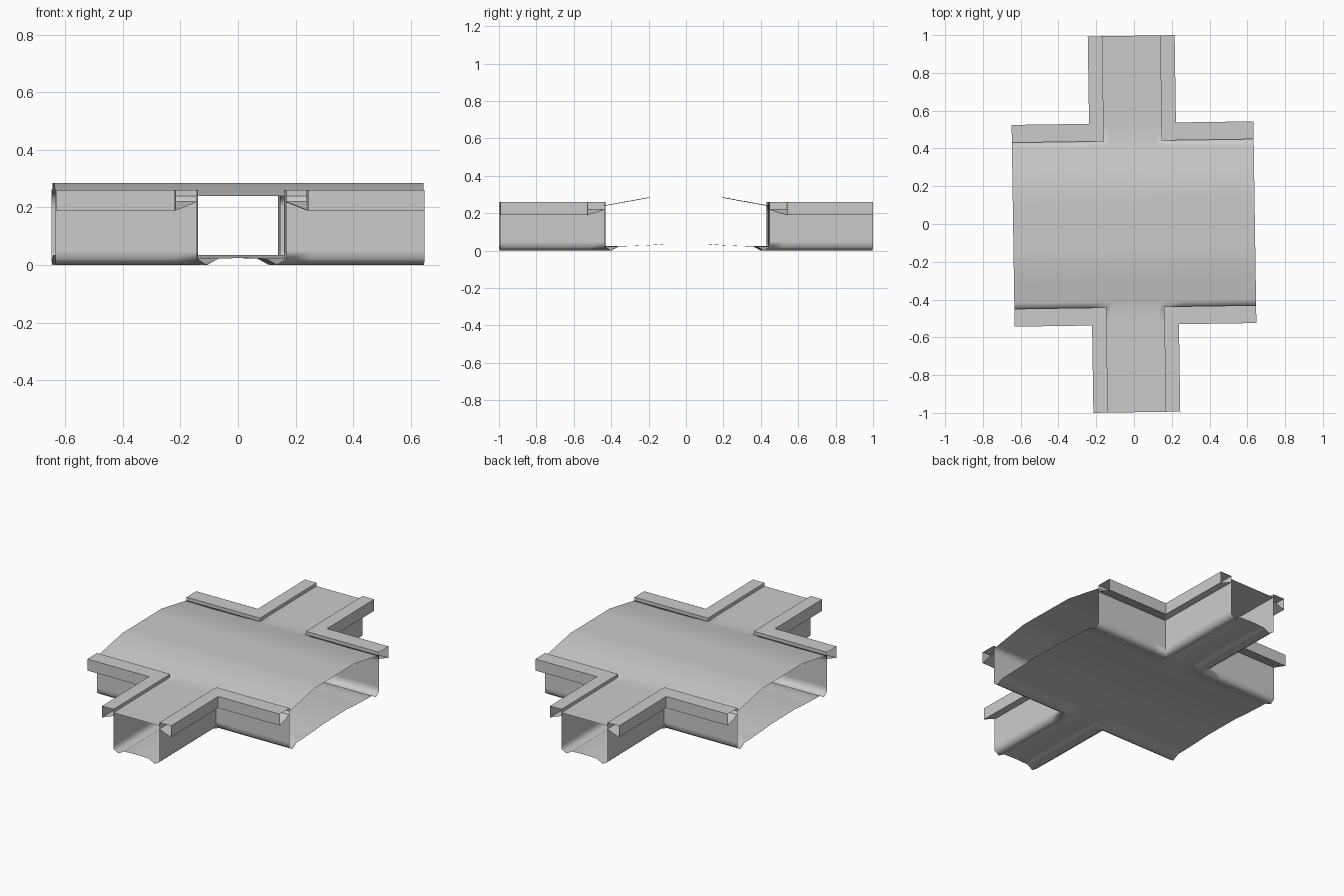
import bpy
import bmesh

cube = bpy.data.objects.get("Cube")
if cube:
    bpy.data.objects.remove(cube, do_unlink=True)

# Main dimensions: the wide passage runs along x, the narrow one along y
NARROW, WIDE = 0.153, 0.44
END_X, END_Y = 0.64, 0.9965
LEDGE_X, LEDGE_Y = 0.077, 0.094
EAVE = 0.24
TWIST = 0.015

grey = bpy.data.materials.new("plain grey")
grey.use_nodes = True
grey.diffuse_color = (0.6, 0.6, 0.6, 1)
bsdf = grey.node_tree.nodes["Principled BSDF"]
bsdf.inputs["Base Color"].default_value = grey.diffuse_color
bsdf.inputs["Roughness"].default_value = 0.9


def finish(bm, name, smooth):
    for f in bm.faces:
        f.smooth = smooth
    mesh = bpy.data.meshes.new(name)
    bm.to_mesh(mesh)
    bm.free()
    mesh.materials.append(grey)
    obj = bpy.data.objects.new(name, mesh)
    bpy.context.collection.objects.link(obj)
    obj.rotation_euler.z = TWIST
    return obj


def interpolate(points, t):
    for (a, za), (b, zb) in zip(points, points[1:]):
        if t <= b:
            return za + (zb - za) * max(0, t - a) / (b - a)
    return points[-1][1]


# Heights by distance from the nearest wall
FLOOR = [(0, 0.02), (0.03, 0), (0.07, 0.022), (0.22, 0.027), (0.32, 0.035)]
ROOF = [(0, EAVE), (0.25, 0.285)]


def floor_z(x, y):
    return interpolate(FLOOR, max(NARROW - abs(x), WIDE - abs(y)))


def roof_z(x, y):
    return interpolate(ROOF, WIDE - abs(y))


def mirrored(values):
    return sorted({s * v for v in values for s in (-1, 1)})


xs = mirrored([0, NARROW - 0.07, NARROW - 0.03, NARROW, 0.25, END_X])
ys = mirrored([0, 0.12, 0.19, 0.31, WIDE - 0.07, WIDE - 0.03, WIDE, 0.52, END_Y])

# Tunnel shell: floor, roof and walls welded into one open cross
bm = bmesh.new()
cache = {}


def vert(x, y, z):
    key = (round(x, 4), round(y, 4), round(z, 4))
    if key not in cache:
        cache[key] = bm.verts.new((x, y, z))
    return cache[key]


for x0, x1 in zip(xs, xs[1:]):
    for y0, y1 in zip(ys, ys[1:]):
        if abs(x0 + x1) / 2 > NARROW and abs(y0 + y1) / 2 > WIDE:
            continue
        corners = [(x0, y0), (x1, y0), (x1, y1), (x0, y1)]
        for height in (floor_z, roof_z):
            bm.faces.new([vert(x, y, height(x, y)) for x, y in corners])


def wall(a, b):
    levels = [0.02, 0.05, 0.2, EAVE]
    for z0, z1 in zip(levels, levels[1:]):
        bm.faces.new([vert(*a, z0), vert(*b, z0), vert(*b, z1), vert(*a, z1)])


for side in (-1, 1):
    for a, b in zip(xs, xs[1:]):
        if abs(a + b) / 2 > NARROW:
            wall((a, side * WIDE), (b, side * WIDE))
    for a, b in zip(ys, ys[1:]):
        if abs(a + b) / 2 > WIDE:
            wall((side * NARROW, a), (side * NARROW, b))

bmesh.ops.recalc_face_normals(bm, faces=bm.faces)

# Crisp eaves on the narrow arms and crisp upright corners
for e in bm.edges:
    a, b = (v.co for v in e.verts)
    on_narrow = all(abs(abs(p.x) - NARROW) < 1e-4 for p in (a, b))
    beyond = all(abs(p.y) > WIDE - 1e-4 for p in (a, b))
    eave = all(abs(p.z - EAVE) < 1e-4 for p in (a, b))
    upright = abs(a.z - b.z) > 0.02 and abs(a.y - b.y) < 1e-4
    at_corner = abs(abs(a.y) - WIDE) < 1e-4
    if on_narrow and beyond and (eave or (upright and at_corner)):
        e.smooth = False
finish(bm, "tunnel_shell", True)

# Ledges: an open-ended hollow section swept round each inner corner
SECTION = [(0, EAVE), (0, 0.26), (1, 0.26), (1, 0.19), (0, 0.22)]
for sx, x_name in ((-1, "right"), (1, "left")):
    for sy, y_name in ((-1, "front"), (1, "back")):
        bm = bmesh.new()
        rings = []
        for stop in ("wide_end", "corner", "narrow_end"):
            ring = []
            for out, z in SECTION:
                x = END_X if stop == "wide_end" else NARROW + out * LEDGE_X
                y = END_Y if stop == "narrow_end" else WIDE + out * LEDGE_Y
                ring.append(bm.verts.new((sx * x, sy * y, z)))
            rings.append(ring)
        for r0, r1 in zip(rings, rings[1:]):
            for i in range(len(SECTION) - 1):
                quad = [r0[i], r0[i + 1], r1[i + 1], r1[i]]
                bm.faces.new(quad if sx * sy > 0 else quad[::-1])
        # Face the top outward
        bm.normal_update()
        top = max(bm.faces, key=lambda f: f.calc_center_median().z)
        if top.normal.z < 0:
            bmesh.ops.reverse_faces(bm, faces=bm.faces)
        finish(bm, f"{y_name}_{x_name}_ledge", False)
